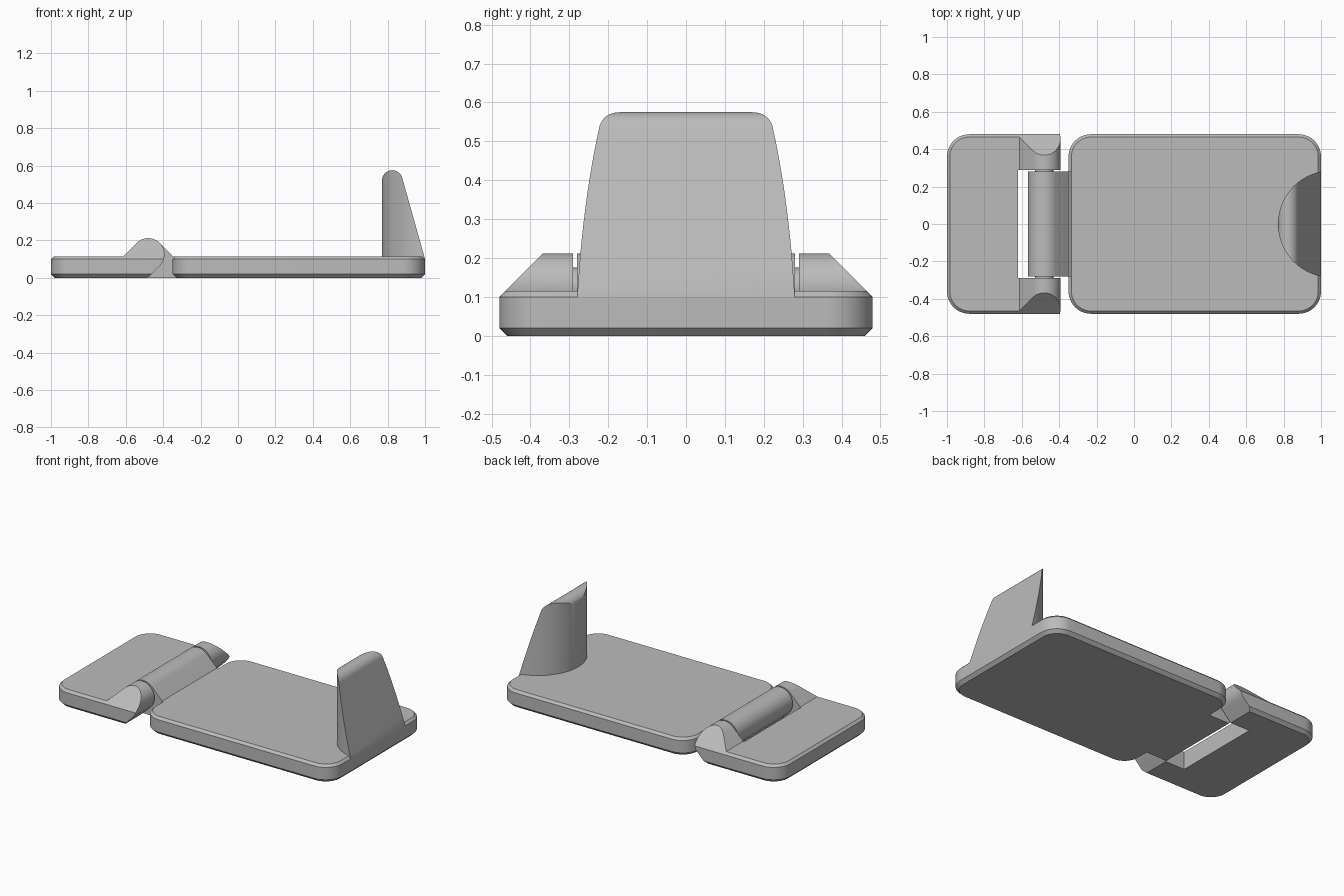
import bpy
import bmesh
from math import sin, cos, radians

if "Cube" in bpy.data.objects:
    bpy.data.objects.remove(bpy.data.objects["Cube"])

grey = bpy.data.materials.new("plain grey")
grey.use_nodes = True
grey.diffuse_color = (0.5, 0.5, 0.5, 1)
grey.node_tree.nodes["Principled BSDF"].inputs["Base Color"].default_value = (0.5, 0.5, 0.5, 1)

HALF_Y = 0.48      # half depth of both leaves
THICK = 0.115      # leaf thickness
EDGE = 0.1         # height where the top chamfer starts
PIN_X, PIN_Z, PIN_R = -0.48, 0.125, 0.087


def arc(cx, cy, r, start, end, steps=24):
    angles = [radians(start + (end - start) * i / steps) for i in range(steps + 1)]
    return [(cx + r * cos(a), cy + r * sin(a)) for a in angles]


def loft(name, rings):
    """Closed solid through rings that share a vertex count."""
    bm = bmesh.new()
    loops = [[bm.verts.new(p) for p in ring] for ring in rings]
    for low, high in zip(loops, loops[1:]):
        for i in range(len(low)):
            j = (i + 1) % len(low)
            bm.faces.new((low[i], low[j], high[j], high[i]))
    bm.faces.new(loops[0][::-1])
    bm.faces.new(loops[-1])
    bmesh.ops.recalc_face_normals(bm, faces=bm.faces)
    mesh = bpy.data.meshes.new(name)
    bm.to_mesh(mesh)
    bm.free()
    mesh.materials.append(grey)
    obj = bpy.data.objects.new(name, mesh)
    bpy.context.collection.objects.link(obj)
    return obj


def side_profile(name, points, half):
    """Extrude an x-z outline across y."""
    return loft(name, [[(x, y, z) for x, z in points] for y in (-half, half)])


def chamfered_block(name, x0, x1, top):
    """Rounded slab with 45 degree chamfers below and above."""
    rings = []
    for z, inset in ((0, 0.02), (0.02, 0), (EDGE, 0), (top, top - EDGE)):
        r, k = 0.12 - inset, 0.12
        corners = ((x1 - k, HALF_Y - k, 0), (x0 + k, HALF_Y - k, 90),
                   (x0 + k, k - HALF_Y, 180), (x1 - k, k - HALF_Y, 270))
        outline = [p for cx, cy, a in corners for p in arc(cx, cy, r, a, a + 90, 12)]
        rings.append([(x, y, z) for x, y in outline])
    return loft(name, rings)


def cut(target, tool, operation):
    bpy.context.view_layer.objects.active = target
    mod = target.modifiers.new("cut", "BOOLEAN")
    mod.operation, mod.solver, mod.object = operation, "EXACT", tool
    bpy.ops.object.modifier_apply(modifier=mod.name)
    bpy.data.objects.remove(tool)


# Small leaf: ramped hinge ears, then the slot between them
tangent = PIN_R * sin(radians(45))
ramp_foot = PIN_X - tangent - (PIN_Z + tangent - THICK)
toe = PIN_X + tangent - (PIN_Z - tangent)
outline = [(-1.05, 0), (toe, 0)] + arc(PIN_X, PIN_Z, PIN_R, -45, 135)
outline += [(ramp_foot, THICK), (-1.05, THICK)]
small_leaf = chamfered_block("small_leaf", -1, -0.2, 0.214)
side = side_profile("leaf_side_cutter", [(x, z if z > 0 else -0.05) if x < -1 else (x, z)
                                         for x, z in outline], 0.6)
cut(small_leaf, side, "INTERSECT")
slot = side_profile("slot_cutter", [(-0.62, -0.1), (0, -0.1), (0, 0.4), (-0.62, 0.4)], 0.29)
cut(small_leaf, slot, "DIFFERENCE")

# Large leaf
large_leaf = chamfered_block("large_leaf", -0.35, 1, THICK)

# Hinge barrel with its web running down into the large leaf
web_foot = PIN_X + tangent + (PIN_Z + tangent - THICK)
barrel = [(-0.3, 0.02), (-0.3, THICK - 0.002), (web_foot, THICK - 0.002)]
barrel += arc(PIN_X, PIN_Z, PIN_R, 45, 225)
barrel += [(PIN_X - tangent + (PIN_Z - tangent), 0), (-0.33, 0)]
hinge_barrel = side_profile("hinge_barrel", barrel, 0.28)

# Pin bridging the small gaps at the barrel ends
hinge_pin = side_profile("hinge_pin", arc(PIN_X, PIN_Z, 0.05, 0, 345, 23), 0.3)

# Upright stop: round column, sliced by a leaning face with a rounded top
column = [(x, y) for x, y in arc(1.055, 0, 0.285, 0, 357.5, 143)]
upright_stop = loft("upright_stop", [[(x, y, z) for x, y in column] for z in (0.06, 0.7)])
lean = [(0.7, 0.08), (1, 0.08), (1, EDGE)] + arc(0.825, 0.52, 0.055, 15, 180) + [(0.77, 0.5), (0.7, 0.4)]
lean = [(max(x, 0.769), z) for x, z in lean[:-1]]
cut(upright_stop, side_profile("stop_cutter", lean, 0.5), "INTERSECT")

# Smooth the curved faces, keep the edges sharp
for obj in (small_leaf, large_leaf, hinge_barrel, hinge_pin, upright_stop):
    bpy.ops.object.select_all(action="DESELECT")
    obj.select_set(True)
    bpy.context.view_layer.objects.active = obj
    bpy.ops.object.shade_smooth_by_angle(angle=radians(30))
